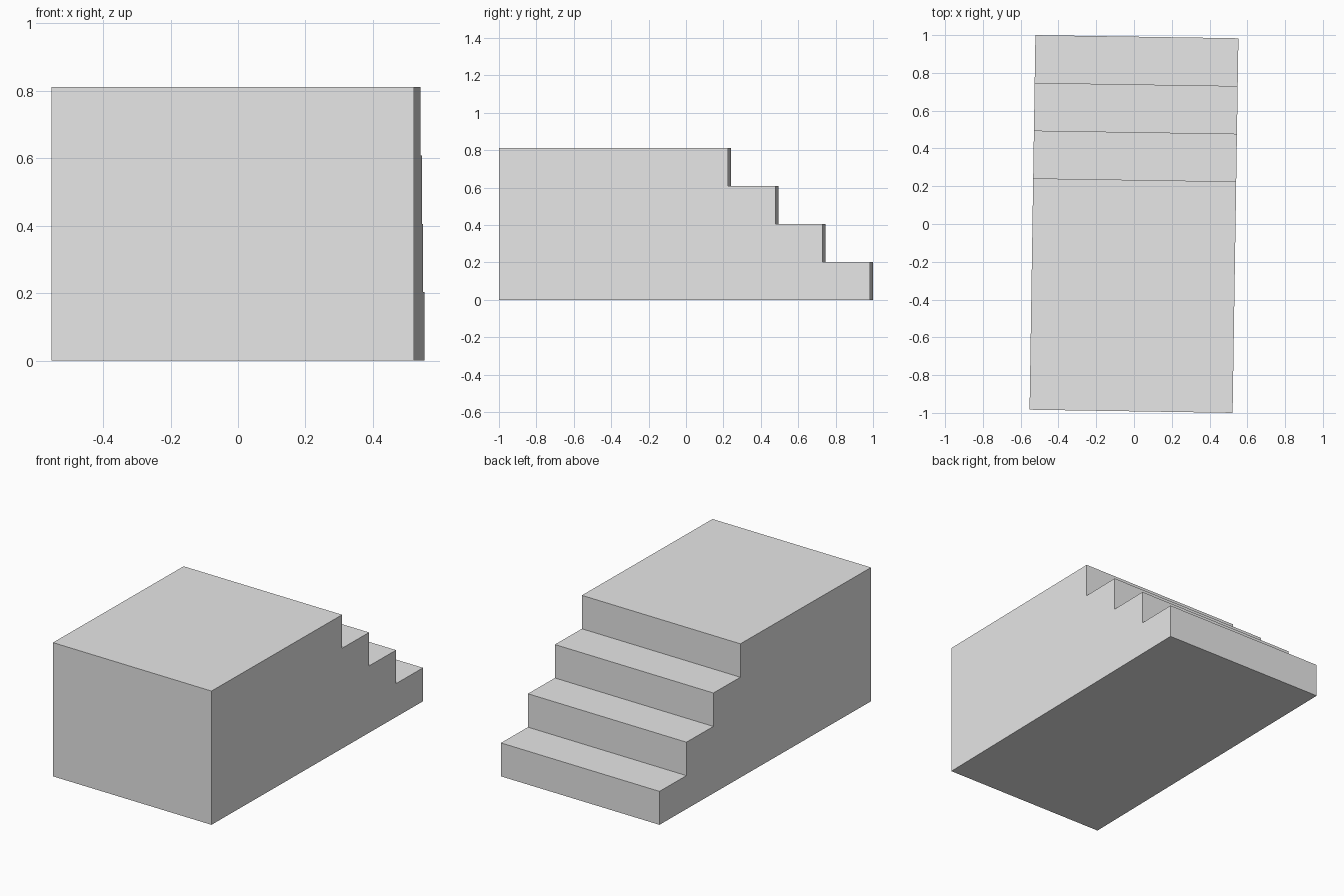
import bpy
import bmesh
from mathutils import Matrix, Vector

cube = bpy.data.objects.get("Cube")
if cube:
    bpy.data.objects.remove(cube, do_unlink=True)

HALF_WIDTH = 0.5375
HALF_LENGTH = 0.9916
STEPS = 4
RISE = 0.811 / STEPS
TREAD = 0.2528
TURN = -0.0156  # the block stands slightly twisted about z

# Plain grey material
grey = bpy.data.materials.new("plain_grey")
grey.use_nodes = True
colour = (0.8, 0.8, 0.8, 1.0)
grey.diffuse_color = colour
grey.node_tree.nodes["Principled BSDF"].inputs["Base Color"].default_value = colour

# Side profile (y, z): base, then the stairs climbing from the back, then the landing
profile = [(-HALF_LENGTH, 0.0)]
for i in range(STEPS):
    y = HALF_LENGTH - i * TREAD
    profile += [(y, i * RISE), (y, (i + 1) * RISE)]
profile.append((-HALF_LENGTH, STEPS * RISE))

# Extrude the profile across the width
bm = bmesh.new()
side = bm.faces.new([bm.verts.new((-HALF_WIDTH, y, z)) for y, z in profile])
result = bmesh.ops.extrude_face_region(bm, geom=[side], use_keep_orig=True)
moved = [v for v in result["geom"] if isinstance(v, bmesh.types.BMVert)]
bmesh.ops.translate(bm, verts=moved, vec=Vector((2 * HALF_WIDTH, 0, 0)))
bmesh.ops.recalc_face_normals(bm, faces=bm.faces)
bmesh.ops.rotate(bm, verts=bm.verts, cent=(0, 0, 0), matrix=Matrix.Rotation(TURN, 3, "Z"))

mesh = bpy.data.meshes.new("stair_block")
bm.to_mesh(mesh)
bm.free()
mesh.materials.append(grey)
stairs = bpy.data.objects.new("stair_block", mesh)
bpy.context.collection.objects.link(stairs)
